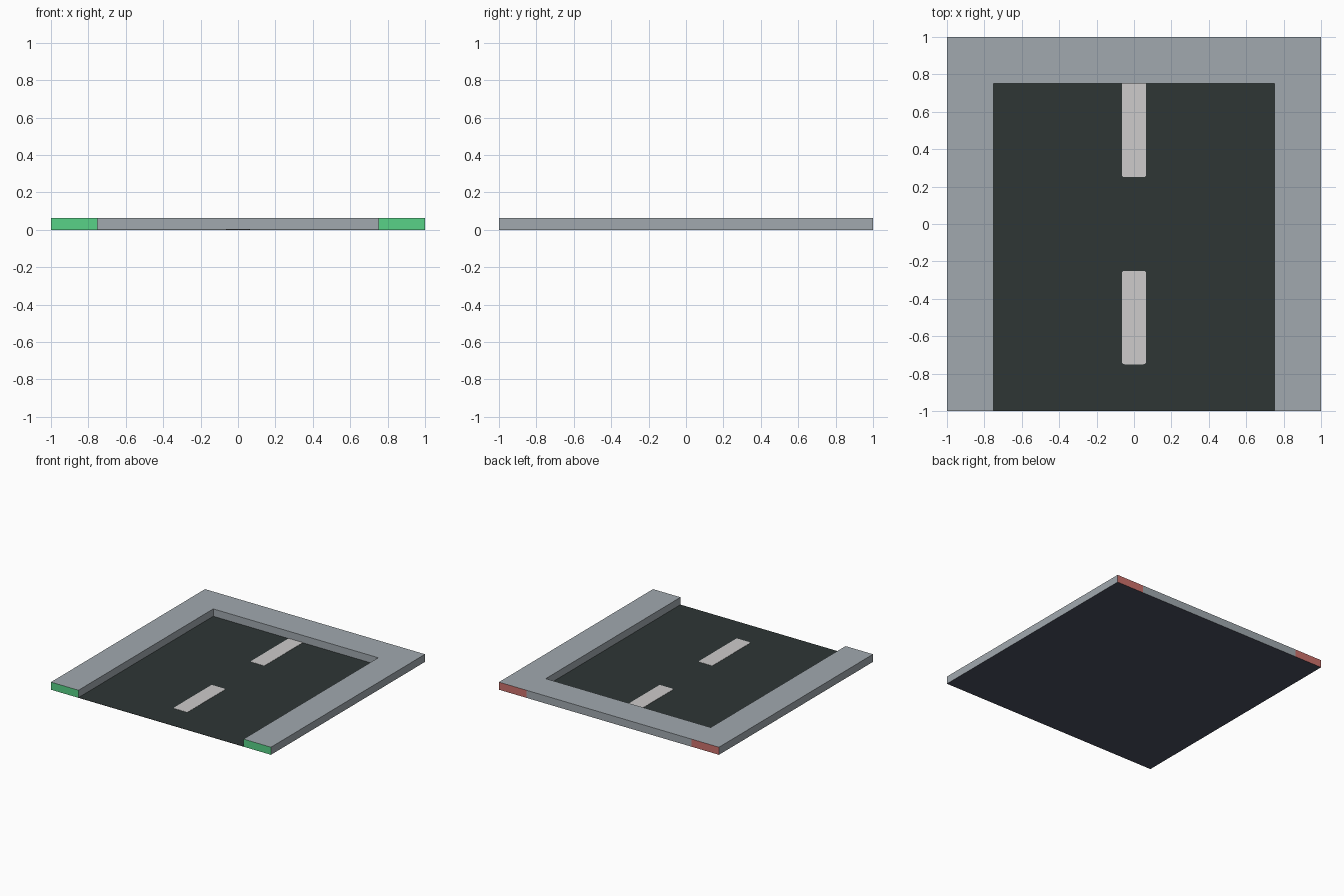
import bpy
import bmesh
import math

if "Cube" in bpy.data.objects:
    bpy.data.objects.remove(bpy.data.objects["Cube"])

H = 0.0625     # kerb height
ROAD_Z = 0.002 # road surface
MARK_Z = 0.004 # paint surface


def material(name, r, g, b):
    def lin(c):
        c /= 255
        return c / 12.92 if c <= 0.04045 else ((c + 0.055) / 1.055) ** 2.4
    m = bpy.data.materials.new(name)
    m.diffuse_color = (lin(r), lin(g), lin(b), 1)
    m.use_nodes = True
    m.node_tree.nodes["Principled BSDF"].inputs["Base Color"].default_value = m.diffuse_color
    return m


PAVING = material("pavement_grey", 161, 169, 175)
GREEN = material("green_end", 88, 210, 135)
RED = material("red_end", 204, 113, 108)
ASPHALT = material("asphalt", 46, 54, 53)
SLATE = material("slate_underside", 76, 79, 95)
PAINT = material("road_paint", 205, 203, 203)


def prism(name, outline, z0, z1, mats, rule=None, open_bottom=False):
    """Extrude a counter-clockwise outline from z0 up to z1."""
    bm = bmesh.new()
    low = [bm.verts.new((x, y, z0)) for x, y in outline]
    high = [bm.verts.new((x, y, z1)) for x, y in outline]
    n = len(outline)
    bm.faces.new(high)
    if not open_bottom:
        bm.faces.new(low[::-1])
    for i in range(n):
        j = (i + 1) % n
        bm.faces.new((low[i], low[j], high[j], high[i]))
    bm.normal_update()
    if rule:
        for f in bm.faces:
            f.material_index = rule(f.normal, f.calc_center_median())
    me = bpy.data.meshes.new(name)
    bm.to_mesh(me)
    bm.free()
    for m in mats:
        me.materials.append(m)
    ob = bpy.data.objects.new(name, me)
    bpy.context.collection.objects.link(ob)
    return ob


# U-shaped pavement: green front ends, red back corners
def end_colour(normal, centre):
    if abs(centre.x) > 0.75 and normal.y < -0.9:
        return 1
    if abs(centre.x) > 0.75 and normal.y > 0.9:
        return 2
    return 0


prism("pavement",
      [(-1, -1), (-0.75, -1), (-0.75, 0.75), (0.75, 0.75), (0.75, -1), (1, -1),
       (1, 1), (0.75, 1), (-0.75, 1), (-1, 1)],
      0, H, [PAVING, GREEN, RED], end_colour, open_bottom=True)

# Road surface, set between the pavements
prism("road", [(-0.75, -1), (0.75, -1), (0.75, 0.75), (-0.75, 0.75)],
      0, ROAD_Z, [ASPHALT], open_bottom=True)

# Underside of the whole tile
bm = bmesh.new()
bm.faces.new([bm.verts.new((x, y, 0)) for x, y in ((-1, -1), (-1, 1), (1, 1), (1, -1))])
mesh = bpy.data.meshes.new("underside")
bm.to_mesh(mesh)
bm.free()
mesh.materials.append(SLATE)
bpy.context.collection.objects.link(bpy.data.objects.new("underside", mesh))


# Lane markings with small rounded corners
def lane_mark(name, y0, y1, round_top):
    w, r = 0.0645, 0.014
    pts = []
    corners = [(w, y1, 1, 1, 0), (-w, y1, -1, 1, 90),
               (-w, y0, -1, -1, 180), (w, y0, 1, -1, 270)]
    for x, y, sx, sy, start in corners:
        if sy > 0 and not round_top:
            pts.append((x, y))
            continue
        for k in range(4):
            a = math.radians(start + k * 30)
            pts.append((x - sx * r + r * math.cos(a), y - sy * r + r * math.sin(a)))
    prism(name, pts, ROAD_Z, MARK_Z, [PAINT], open_bottom=True)


lane_mark("front_lane_mark", -0.75, -0.25, True)
lane_mark("back_lane_mark", 0.25, 0.75, False)
